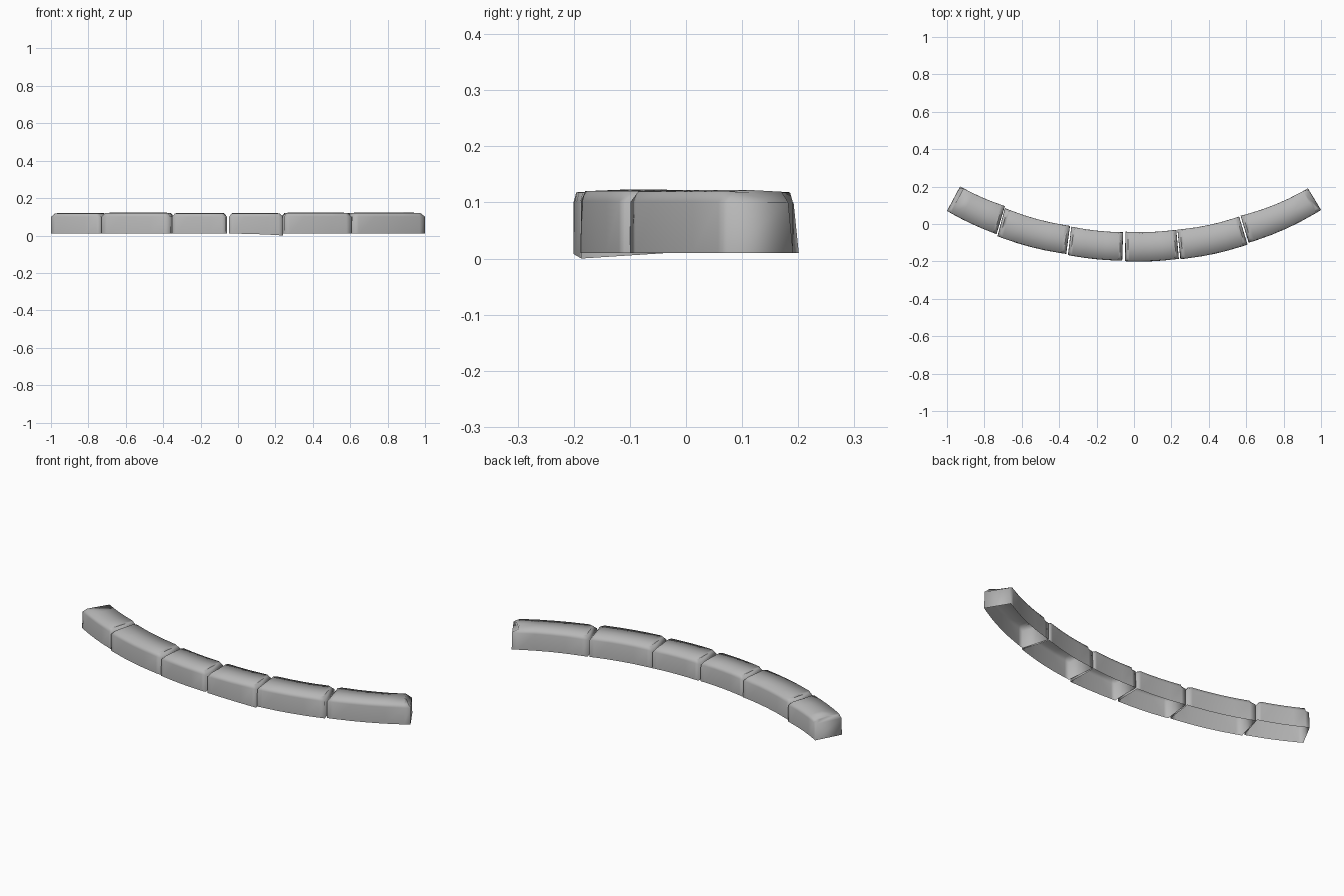
import bpy, bmesh
from mathutils import Vector

if "Cube" in bpy.data.objects:
    bpy.data.objects.remove(bpy.data.objects["Cube"])

STEPS = (0, 0.08, 0.3, 0.5, 0.7, 0.92, 1)     # stations along each stone

stone_grey = bpy.data.materials.new("stone_grey")
stone_grey.diffuse_color = (0.47, 0.47, 0.47, 1)
stone_grey.use_nodes = True
stone_grey.node_tree.nodes["Principled BSDF"].inputs["Base Color"].default_value = stone_grey.diffuse_color

def side(a, b, bulge):
    """Points from a to b, bowed toward -y like the arc of the kerb."""
    a, b = Vector(a), Vector(b)
    d = (b - a).normalized()
    out = Vector((d.y, -d.x))
    if out.y > 0:
        out = -out
    return [a.lerp(b, t) + out * bulge * 4 * t * (1 - t) for t in STEPS]

def kerb_stone(name, fl, fr, br, bl, top, drop=0.0, worn=None):
    """Hollow stone, open underneath, worn at the top corners.
    worn is the station whose back corner is worn most."""
    bulge = 0.08 * (Vector(fr) - Vector(fl)).length ** 2
    front, back = side(fl, fr, bulge), side(bl, br, bulge)
    along = (front[-1] - front[0]).normalized()
    last = len(STEPS) - 1
    bm = bmesh.new()
    rings = []
    # each level: height and how far the wear has reached (0 to 1)
    for z, wear in ((0.01, 0), (top - 0.021, 0.05), (top - 0.003, 1)):
        rows = []
        for i, t in enumerate(STEPS):
            end = i in (0, last)
            across = (back[i] - front[i]).normalized()
            cut_f = (0.02 if end else 0.005) * wear
            cut_b = (0.02 if end else 0.006) * wear
            zf = zb = z
            if wear == 0:
                zf -= drop * t * t
            if i == worn:
                cut_b = 0.035 * wear + (0.008 if wear else 0)
                zb -= 0.012 * wear
            shift = along * (0.014 * wear * (1 - 2 * t) if end else 0)
            f = front[i] + across * cut_f + shift
            b = back[i] - across * cut_b + shift * (2 if i == worn else 1)
            rows.append((bm.verts.new((*f, zf)), bm.verts.new((*b, zb))))
        rings.append(rows)
    # walls
    loops = [[r[0] for r in rows] + [r[1] for r in reversed(rows)] for rows in rings]
    for lo, hi in zip(loops, loops[1:]):
        n = len(lo)
        for i in range(n):
            j = (i + 1) % n
            bm.faces.new((lo[i], lo[j], hi[j], hi[i]))
    # slightly crowned top
    mid = []
    for i, (f, b) in enumerate(rings[-1]):
        p = f.co.lerp(b.co, 0.5)
        p.z = top - (0.004 if i in (0, last) else 0)
        mid.append(bm.verts.new(p))
    for i in range(last):
        (f0, b0), (f1, b1) = rings[-1][i], rings[-1][i + 1]
        bm.faces.new((f0, f1, mid[i + 1], mid[i]))
        bm.faces.new((mid[i], mid[i + 1], b1, b0))
    # small end triangles beside the crown
    for i in (0, last):
        f, b = rings[-1][i]
        bm.faces.new((f, mid[i], b) if i == 0 else (b, mid[i], f))
    for face in bm.faces:
        face.smooth = True
    mesh = bpy.data.meshes.new(name)
    bm.to_mesh(mesh)
    bm.free()
    mesh.materials.append(stone_grey)
    ob = bpy.data.objects.new(name, mesh)
    bpy.context.collection.objects.link(ob)

# plan corners: front left, front right, back right, back left;
# then top height, sag of the front right foot, most worn station
stones = [
    ((-1.0, 0.07), (-0.735, -0.054), (-0.69, 0.096), (-0.93, 0.201), 0.121, 0, 0),
    ((-0.73, -0.065), (-0.362, -0.16), (-0.342, -0.01), (-0.69, 0.085), 0.122, 0),
    ((-0.353, -0.166), (-0.063, -0.196), (-0.058, -0.044), (-0.335, -0.014), 0.121, 0),
    ((-0.048, -0.199), (0.24, -0.186), (0.226, -0.031), (-0.046, -0.041), 0.121, 0.01),
    ((0.248, -0.188), (0.607, -0.11), (0.562, 0.04), (0.232, -0.03), 0.123, 0),
    ((0.613, -0.1), (1.0, 0.075), (0.93, 0.191), (0.57, 0.044), 0.122, 0, len(STEPS) - 1),
]
for k, s in enumerate(stones, 1):
    kerb_stone(f"kerb_stone_{k}", *s)
